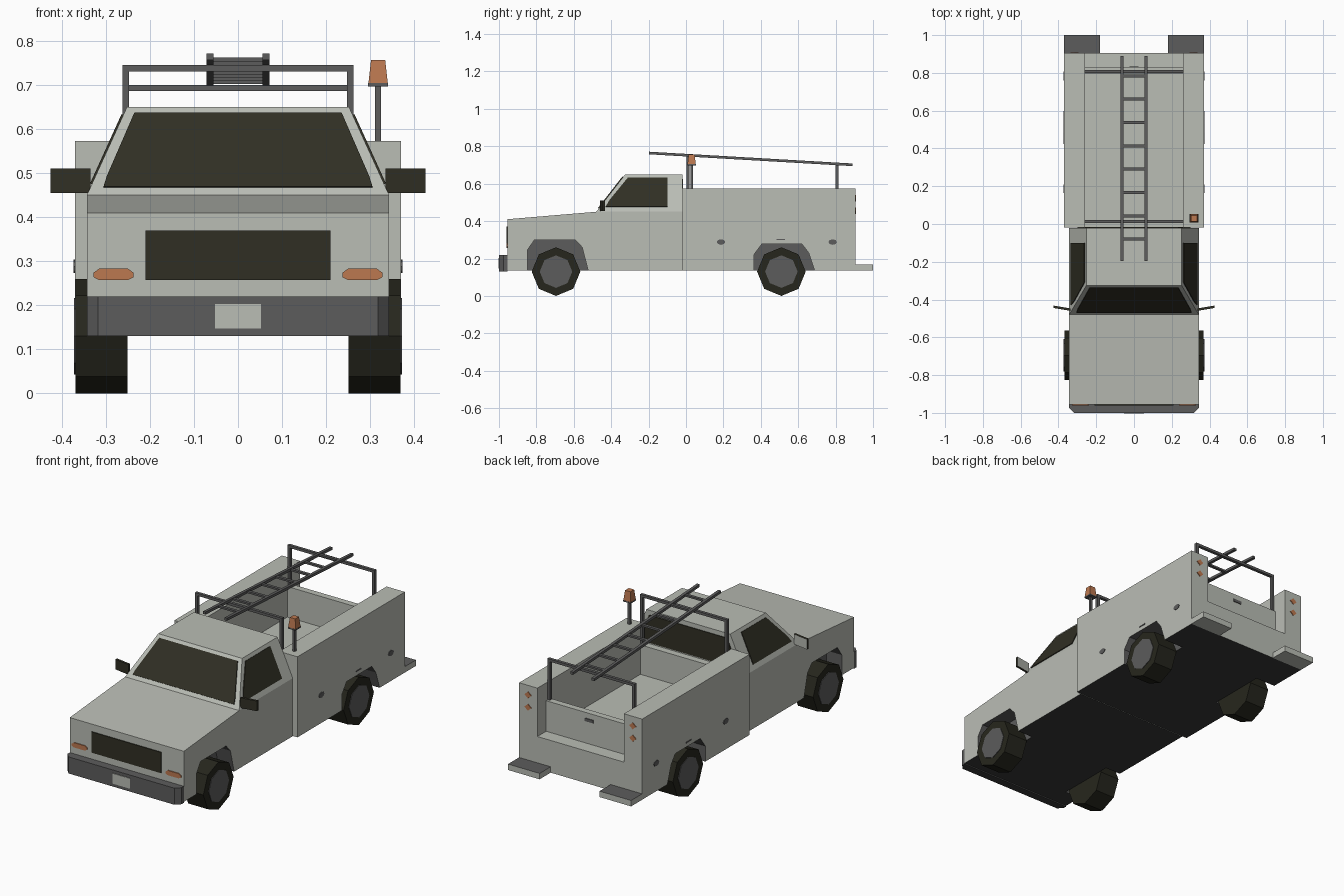
import bpy, bmesh
from math import sin, cos, radians
from mathutils import Vector

if "Cube" in bpy.data.objects:
    bpy.data.objects.remove(bpy.data.objects["Cube"])


def colour(name, *rgb):
    lin = [((c / 255 + 0.055) / 1.055) ** 2.4 for c in rgb] + [1]
    m = bpy.data.materials.new(name)
    m.use_nodes = True
    m.diffuse_color = lin
    bsdf = next(n for n in m.node_tree.nodes if n.type == 'BSDF_PRINCIPLED')
    bsdf.inputs["Base Color"].default_value = lin
    return m


PAINT = colour("pale grey paint", 186, 189, 181)
TRIM = colour("dark grey trim", 92, 92, 92)
UNDER = colour("underbody black", 56, 56, 56)
RUBBER = colour("tyre rubber", 38, 38, 29)
GLASS = colour("dark glass", 48, 47, 36)
AMBER = colour("amber lens", 188, 120, 80)


def prism(name, pts, vec, *mats, rule=None):
    """Extrude a polygon along vec; rule(face) picks the material slot."""
    bm = bmesh.new()
    base = bm.faces.new([bm.verts.new(p) for p in pts])
    ext = bmesh.ops.extrude_face_region(bm, geom=[base], use_keep_orig=True)
    moved = [g for g in ext["geom"] if isinstance(g, bmesh.types.BMVert)]
    bmesh.ops.translate(bm, verts=moved, vec=vec)
    bmesh.ops.recalc_face_normals(bm, faces=bm.faces)
    me = bpy.data.meshes.new(name)
    bm.to_mesh(me)
    bm.free()
    for m in mats:
        me.materials.append(m)
    ob = bpy.data.objects.new(name, me)
    bpy.context.collection.objects.link(ob)
    if rule:
        paint(ob, rule)
    return ob


def paint(ob, rule):
    for f in ob.data.polygons:
        f.material_index = rule(f)


def box(name, x, y, z, *mats, rule=None):
    pts = [(x[0], y[0], z[0]), (x[1], y[0], z[0]), (x[1], y[1], z[0]), (x[0], y[1], z[0])]
    return prism(name, pts, (0, 0, z[1] - z[0]), *mats, rule=rule)


def side(s, x, outline):
    return [(s * x, y, z) for y, z in outline]


def octagon(s, x, y, z, r, flat=1):
    return [(s * x, y + r * sin(radians(a)), z + flat * r * cos(radians(a))) for a in range(0, 360, 45)]


# Wheel arch outlines (y, z)
ARCHES = {
    "front": [(-.848, .1), (-.848, .245), (-.81, .30), (-.592, .30), (-.555, .26), (-.523, .135), (-.523, .1)],
    "rear": [(.363, .1), (.363, .22), (.405, .277), (.62, .277), (.656, .23), (.688, .135), (.688, .1)],
}
AXLES = {"front": -.695, "rear": .51}


def cut_arches(ob, end):
    outline = ARCHES[end]
    for s in (-1, 1):
        cutter = prism("arch_cutter", side(s, .25, outline), (s * .2, 0, 0), PAINT)
        cutter.hide_render = True
        mod = ob.modifiers.new("arch", 'BOOLEAN')
        mod.operation, mod.solver, mod.object = 'DIFFERENCE', 'EXACT', cutter
        bpy.context.view_layer.objects.active = ob
        bpy.ops.object.modifier_apply(modifier=mod.name)
        bpy.data.objects.remove(cutter)

    def rule(f):
        c, n = f.center, f.normal
        if c.z < .14 and n.z < -.9:
            return 2
        in_arch = outline[0][0] - .01 < c.y < outline[-1][0] + .01 and c.z < .305
        recessed = .24 < abs(c.x) < .26 or (abs(n.x) < .5 and abs(c.x) > .24)
        return 1 if in_arch and recessed else 0

    paint(ob, rule)


# Cab lower body and tapered greenhouse
W = .343
body = prism("cab_body", side(1, -W, [(-.955, .135), (-.955, .41), (-.48, .45), (-.02, .45), (-.02, .135)]),
             (2 * W, 0, 0), PAINT, TRIM, UNDER)
cut_arches(body, "front")
house = prism("cab_greenhouse", side(1, -W, [(-.48, .45), (-.325, .65), (-.02, .65), (-.02, .45)]),
              (2 * W, 0, 0), PAINT)
for v in house.data.vertices:
    if v.co.z > .6:
        v.co.x *= .252 / W


# Glazing plates lying on the sloped faces
def slope_y(z):
    return -.48 + (z - .45) * .775


def slope_x(z):
    return W - (z - .45) * .455


screen = [(-.305, .467), (-.298, .49), (-.235, .635), (.235, .635), (.298, .49), (.305, .467)]
prism("windscreen", [(x, slope_y(z), z) for x, z in screen], (0, -.004, .003), GLASS)
prism("rear_window", [(x, -.02, z) for x, z in [(-.3, .475), (-.235, .625), (.235, .625), (.3, .475)]],
      (0, .004, 0), GLASS)
door_glass = [(-.43, .475), (-.41, .51), (-.31, .632), (-.10, .632), (-.10, .475)]
for s in (-1, 1):
    prism("side_window", [(s * slope_x(z), y, z) for y, z in door_glass], (s * .004, 0, .002), GLASS)

# Front end
prism("front_bumper", [(-W, -.955, .13), (-W, -.975, .13), (-.318, -1, .13),
                       (.318, -1, .13), (W, -.975, .13), (W, -.955, .13)],
      (0, 0, .09), TRIM, UNDER, rule=lambda f: int(f.normal.z < -.9))
box("grille", (-.21, .21), (-.96, -.95), (.257, .37), GLASS)
box("number_plate", (-.052, .052), (-1.003, -.995), (.147, .203), PAINT)
for s in (-1, 1):
    lens = [(.237, .264), (.25, .257), (.315, .257), (.328, .264), (.328, .274), (.315, .283), (.25, .283), (.237, .274)]
    prism("indicator", [(s * x, -.954, z) for x, z in lens], (0, -.006, 0), AMBER)
    prism("door_mirror", [(s * .335, -.46, .455), (s * .425, -.445, .455), (s * .425, -.432, .455),
                          (s * .335, -.447, .455)], (0, 0, .055), GLASS, PAINT,
          rule=lambda f: int(f.normal.y > .7))

# Service bed: U section with side lockers, headboard and tailgate
u = [(-.37, .135), (.37, .135), (.37, .573), (.26, .573), (.26, .31), (-.26, .31), (-.26, .573), (-.37, .573)]
bed = prism("service_bed", [(x, -.018, z) for x, z in u], (0, .923, 0), PAINT, TRIM, UNDER)
cut_arches(bed, "rear")
box("bed_headboard", (-.262, .262), (-.017, .02), (.30, .47), PAINT)
box("tailgate", (-.262, .262), (.795, .83), (.30, .476), PAINT)
box("tailgate_handle", (-.025, .025), (.828, .834), (.43, .446), TRIM)
for s in (-1, 1):
    box("rear_step", sorted((s * .18, s * .37)), (.904, 1), (.135, .167), PAINT, TRIM,
        rule=lambda f: int(f.normal.z > .9))
    for z in (.455, .522):
        prism("tail_lamp", [(s * .315 + a, .903, z + b) for a, b in [(-.02, 0), (0, -.018), (.02, 0), (0, .018)]],
              (0, .006, 0), AMBER)
    for y in (.187, .784):
        prism("locker_latch", octagon(s, .368, y, .288, .023, .65), (s * .005, 0, 0), TRIM)
    box("locker_pull", sorted((s * .368, s * .373)), (.485, .53), (.298, .304), TRIM)

# Wheels
for end, y in AXLES.items():
    for s in (-1, 1):
        prism("%s_wheel" % end, octagon(s, .251, y, .13, .13), (s * .118, 0, 0), RUBBER)
        prism("%s_hub" % end, octagon(s, .366, y, .13, .087), (s * .006, 0, 0), TRIM)

# Ladder rack hoops
for end, y, foot, top in (("front", .012, .46, .745), ("rear", .808, .47, .70)):
    for s in (-1, 1):
        box("%s_rack_post" % end, sorted((s * .247, s * .262)), (y - .008, y + .008), (foot, top), TRIM)
    box("%s_rack_bar" % end, (-.262, .262), (y - .008, y + .008), (top - .014, top), TRIM)

# Sloping ladder
START, RUN = Vector((0, -.197, .764)), Vector((0, 1.087, -.063))
for s in (-1, 1):
    x = s * .064
    rail = [START + Vector((x + a, 0, b)) for a, b in [(-.008, -.007), (.008, -.007), (.008, .007), (-.008, .007)]]
    prism("ladder_rail", rail, RUN, TRIM)
for i in range(8):
    y = -.08 + i * .1235
    z = START.z + (y - START.y) * RUN.z / RUN.y
    box("ladder_rung", (-.06, .06), (y - .008, y + .008), (z - .005, z + .005), TRIM)

# Beacon on its pole
bx, by = .318, .03
box("beacon_pole", (bx - .007, bx + .007), (by - .007, by + .007), (.57, .70), TRIM)
box("beacon_base", (bx - .023, bx + .023), (by - .023, by + .023), (.697, .704), TRIM)
lamp = box("beacon_lamp", (bx - .022, bx + .022), (by - .022, by + .022), (.704, .757), AMBER)
for v in lamp.data.vertices:
    if v.co.z > .75:
        v.co.x = bx + (v.co.x - bx) * .73
        v.co.y = by + (v.co.y - by) * .73
